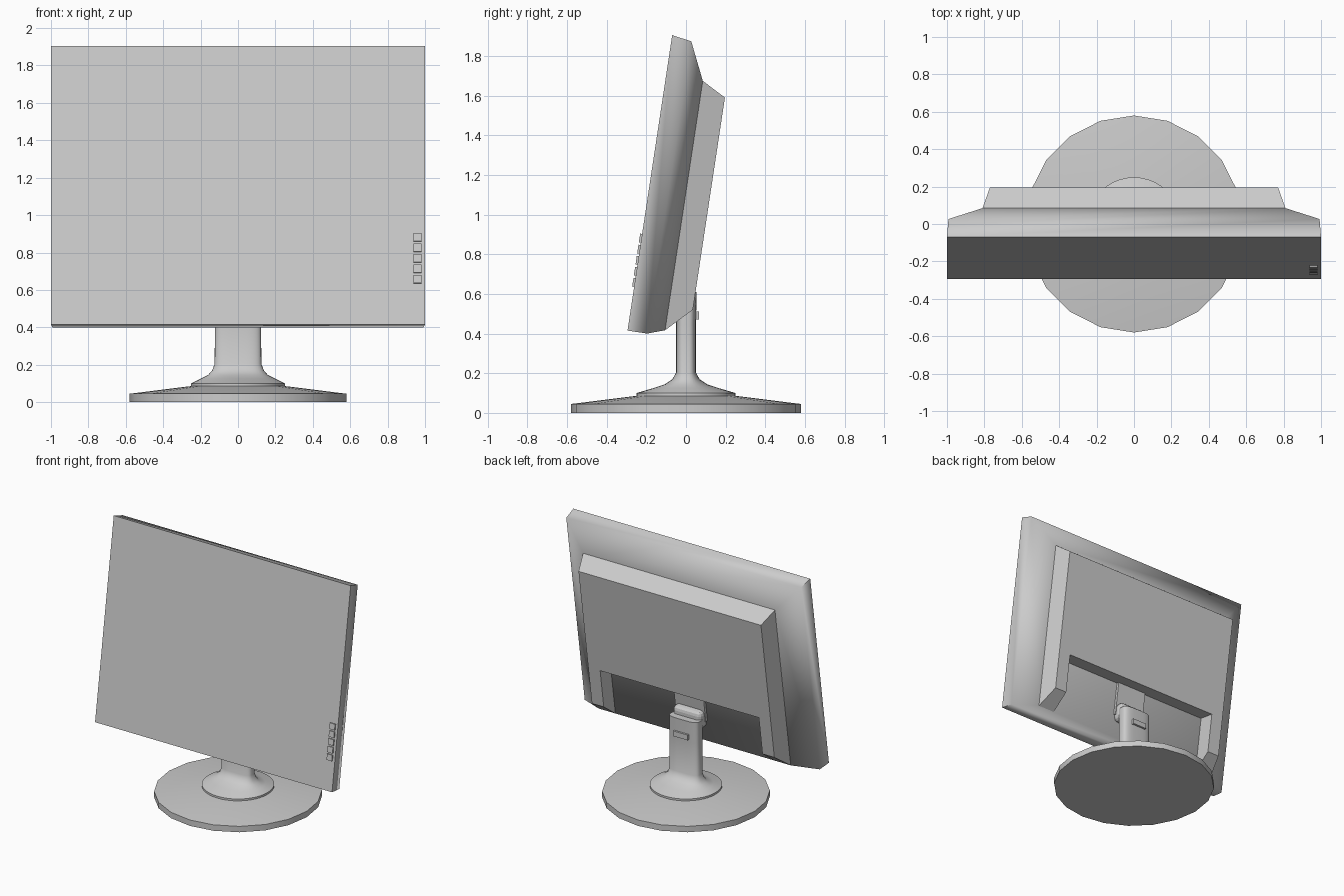
import bpy, bmesh, math
from mathutils import Vector, Matrix

if "Cube" in bpy.data.objects:
    bpy.data.objects.remove(bpy.data.objects["Cube"])

TILT = Matrix.Translation((0, -0.295, 0.415)) @ Matrix.Rotation(math.radians(-8.6), 4, 'X')


def loft(name, rings, cap_start=True, cap_end=True, matrix=Matrix(), smooth=None):
    """Skin a list of equal-length closed point rings."""
    bm = bmesh.new()
    loops = [[bm.verts.new(p) for p in ring] for ring in rings]
    n = len(loops[0])
    for a, b in zip(loops, loops[1:]):
        for i in range(n):
            j = (i + 1) % n
            bm.faces.new((a[i], a[j], b[j], b[i]))
    if cap_start:
        bm.faces.new(loops[0])
    if cap_end:
        bm.faces.new(loops[-1])
    bmesh.ops.recalc_face_normals(bm, faces=bm.faces)
    mesh = bpy.data.meshes.new(name)
    bm.to_mesh(mesh)
    bm.free()
    ob = bpy.data.objects.new(name, mesh)
    bpy.context.collection.objects.link(ob)
    ob.matrix_world = matrix
    if smooth:
        bpy.ops.object.select_all(action='DESELECT')
        ob.select_set(True)
        bpy.context.view_layer.objects.active = ob
        bpy.ops.object.shade_smooth_by_angle(angle=math.radians(smooth))
    return ob


def rect(hx, y, z0, z1):
    return [(-hx, y, z0), (-hx, y, z1), (hx, y, z1), (hx, y, z0)]


def box(name, x0, x1, y0, y1, z0, z1, matrix=Matrix(), bevel=0):
    rings = [[(x0, y, z0), (x0, y, z1), (x1, y, z1), (x1, y, z0)] for y in (y0, y1)]
    ob = loft(name, rings, matrix=matrix)
    if bevel:
        mod = ob.modifiers.new("rounding", 'BEVEL')
        mod.width, mod.segments = bevel, 3
    return ob


def oval(z, rx, ry, power=2, n=20):
    """Superellipse ring: power 2 is round, higher is boxier."""
    pts = []
    for i in range(n):
        c, s = math.cos(math.tau * i / n), math.sin(math.tau * i / n)
        pts.append((math.copysign(abs(c) ** (2 / power), c) * rx,
                    math.copysign(abs(s) ** (2 / power), s) * ry, z))
    return pts


# Screen slab: flat front, narrow rim, smooth taper to the back
loft("screen_slab", [rect(1.0, 0, 0, 1.507), rect(0.992, 0.1, 0, 1.49),
                     rect(0.81, 0.187, 0.03, 1.302)], matrix=TILT, smooth=75)


# Rear housing: tapered block with a wide notch open at the bottom
def housing(y, hx, low, high, notch_x=0.67, notch_top=0.45):
    right = [(hx, y, high), (hx, y, low), (notch_x, y, low), (notch_x, y, notch_top)]
    return right + [(-x, yy, z) for x, yy, z in reversed(right)]


loft("rear_housing", [housing(0.187, 0.81, 0.03, 1.302), housing(0.31, 0.77, 0.153, 1.235)],
     cap_start=False, matrix=TILT)

# Control buttons on the front, lower right
for i in range(5):
    u = 0.245 + i * 0.0565
    box(f"control_button_{i + 1}", 0.937, 0.981, -0.01, 0.01, u - 0.022, u + 0.022, TILT)

# Hinge: plate on the notch floor and rounded block reaching the column
box("hinge_plate", -0.125, 0.125, 0.18, 0.207, 0.2, 0.45, TILT)
box("hinge_block", -0.12, 0.12, -0.1, 0.0, 0.53, 0.67, bevel=0.035)

# Round base
loft("base_disc", [oval(0, 0.58, 0.58), oval(0.045, 0.58, 0.58), oval(0.086, 0.25, 0.25)],
     smooth=30)

# Column flaring into a round collar
loft("stand_column", [oval(0.075, 0.25, 0.25, n=40), oval(0.1, 0.25, 0.25, n=40),
                      oval(0.125, 0.2, 0.165, 2, 40), oval(0.145, 0.16, 0.105, 2.2, 40),
                      oval(0.17, 0.138, 0.068, 2.8, 40), oval(0.205, 0.125, 0.05, 3.5, 40),
                      oval(0.45, 0.123, 0.05, 3.5, 40), oval(0.61, 0.123, 0.054, 3.5, 40)],
     smooth=40)

# Latch on the back of the column
box("column_latch", -0.06, 0.06, 0.04, 0.066, 0.472, 0.512)
